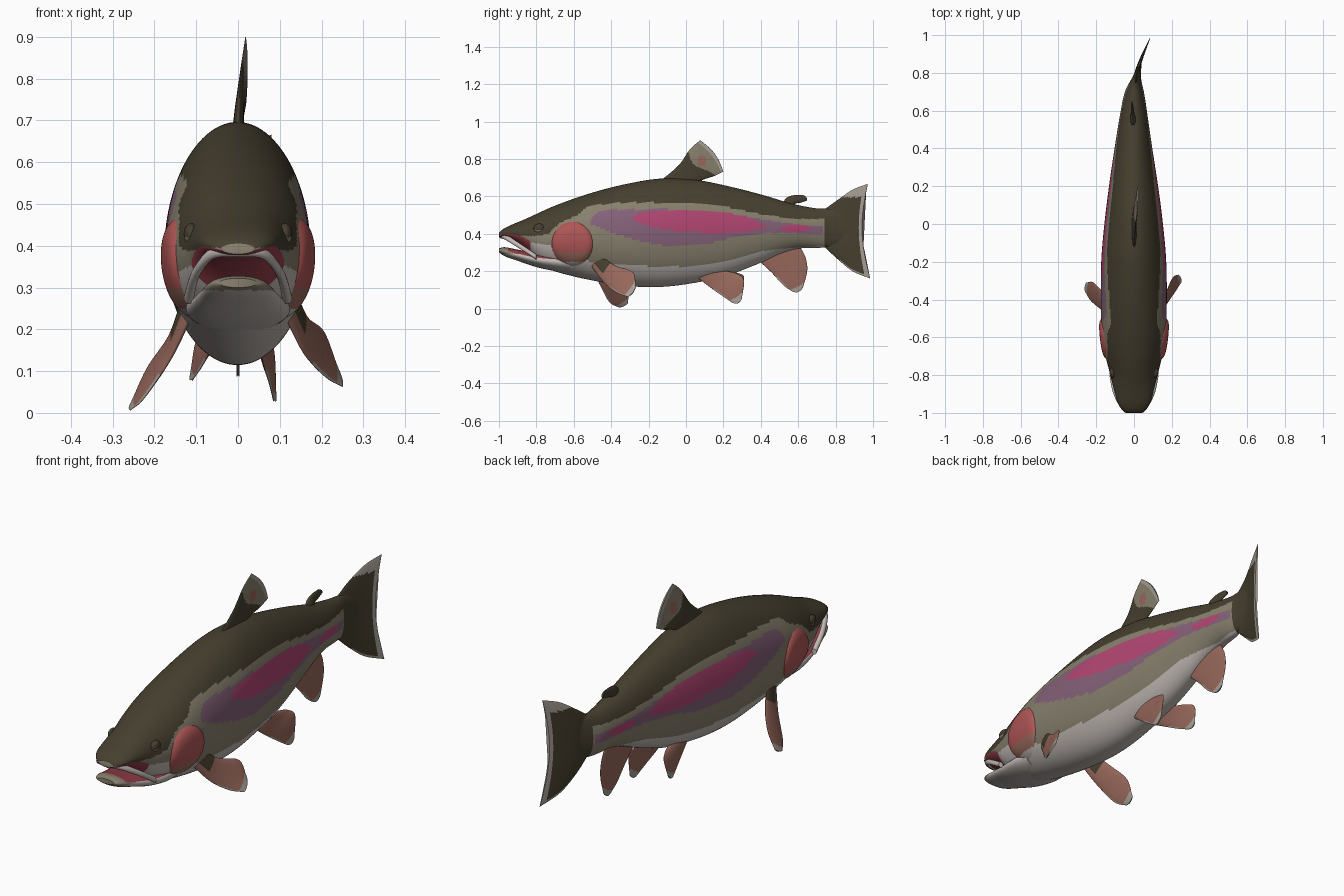
import bpy, bmesh, math
from mathutils import Vector

if "Cube" in bpy.data.objects:
    bpy.data.objects.remove(bpy.data.objects["Cube"])

def lin(c):
    c /= 255
    return c / 12.92 if c <= 0.04045 else ((c + 0.055) / 1.055) ** 2.4

PALETTE = [("dark olive", (70, 63, 47)), ("silver olive", (136, 128, 110)),
           ("pale belly", (192, 184, 179)), ("mauve stripe", (132, 97, 120)),
           ("pink stripe", (178, 70, 114)), ("gill red", (176, 86, 86)),
           ("fin brown", (152, 104, 91)), ("fin edge", (166, 158, 148)),
           ("mouth red", (150, 62, 72))]
MATS = []
for nm, rgb in PALETTE:
    m = bpy.data.materials.new(nm)
    m.diffuse_color = (*[lin(c) for c in rgb], 1)
    m.use_nodes = True
    m.node_tree.nodes["Principled BSDF"].inputs["Base Color"].default_value = m.diffuse_color
    MATS.append(m)
DARK, GREY, BELLY, MAUVE, PINK, GILL, FIN, EDGE, MOUTH = range(9)

def curve(pts):
    """Smooth interpolation through (t, value) pairs."""
    def slope(i):
        a, b = pts[max(i - 1, 0)], pts[min(i + 1, len(pts) - 1)]
        return (b[1] - a[1]) / (b[0] - a[0])
    def f(t):
        t = min(max(t, pts[0][0]), pts[-1][0])
        i = 0
        while i < len(pts) - 2 and t > pts[i + 1][0]:
            i += 1
        (t0, p0), (t1, p1) = pts[i], pts[i + 1]
        d = t1 - t0
        s = (t - t0) / d
        return (p0 * (2*s**3 - 3*s*s + 1) + p1 * (3*s*s - 2*s**3)
                + slope(i) * d * (s**3 - 2*s*s + s) + slope(i + 1) * d * (s**3 - s*s))
    return f

def path(pts):
    n = len(pts) - 1
    fs = [curve([(i / n, p[k]) for i, p in enumerate(pts)]) for k in range(3)]
    return lambda t: Vector([f(t) for f in fs])

def loft(name, rings, rule):
    """Skin closed rings, cap the ends, colour each face by rule(centre, normal, u, v)."""
    bm = bmesh.new()
    rows = [[bm.verts.new(p) for p in r] for r in rings]
    n, m = len(rows), len(rows[0])
    info = {}
    for i in range(n - 1):
        for j in range(m):
            k = (j + 1) % m
            f = bm.faces.new((rows[i][j], rows[i][k], rows[i + 1][k], rows[i + 1][j]))
            info[f] = ((i + .5) / (n - 1), (j + .5) / m)
    info[bm.faces.new(rows[0])] = (0, .25)
    info[bm.faces.new(rows[-1])] = (1, .25)
    bmesh.ops.recalc_face_normals(bm, faces=bm.faces)
    for f, (u, v) in info.items():
        f.material_index = rule(f.calc_center_median(), f.normal, u, v)
    me = bpy.data.meshes.new(name)
    bm.to_mesh(me)
    bm.free()
    for mt in MATS:
        me.materials.append(mt)
    ob = bpy.data.objects.new(name, me)
    bpy.context.collection.objects.link(ob)
    bpy.ops.object.select_all(action='DESELECT')
    ob.select_set(True)
    bpy.context.view_layer.objects.active = ob
    bpy.ops.object.shade_smooth_by_angle(angle=math.radians(45))
    return ob

# Body profiles along y
top = curve([(-1, .405), (-.985, .42), (-.95, .44), (-.86, .478), (-.7, .55), (-.5, .62), (-.3, .67),
             (-.13, .695), (.05, .688), (.2, .66), (.4, .61), (.57, .56), (.7, .535), (.78, .53), (.86, .49)])
bot = curve([(-1, .38), (-.93, .36), (-.86, .315), (-.8, .25), (-.72, .205), (-.5, .15), (-.3, .12), (-.15, .115),
             (0, .13), (.2, .17), (.4, .245), (.5, .29), (.6, .32), (.72, .325), (.78, .335), (.86, .38)])
wid = curve([(-1, .04), (-.985, .062), (-.95, .085), (-.9, .1), (-.8, .125), (-.7, .15), (-.6, .167), (-.45, .174),
             (-.2, .172), (0, .155), (.2, .13), (.4, .1), (.6, .069), (.7, .05), (.78, .022), (.86, .006)])
mid = curve([(-1, 0), (.1, -.002), (.4, -.003), (.6, -.001), (.72, .004), (.8, .02), (.9, .047), (1, .085)])

# Colour boundaries along y
back_line = curve([(-1, .395), (-.75, .395), (-.67, .46), (-.58, .5), (-.52, .545), (-.3, .567), (0, .56),
                   (.2, .545), (.4, .505), (.6, .48), (.75, .48)])
belly_line = curve([(-1, .37), (-.7, .33), (-.5, .25), (0, .225), (.2, .25), (.4, .305), (.7, .335)])
mauve_top = curve([(-.51, .48), (-.46, .52), (-.25, .53), (.1, .525), (.42, .475), (.55, .455), (.73, .44)])
mauve_bot = curve([(-.51, .45), (-.35, .39), (-.1, .335), (.1, .345), (.3, .39), (.5, .405), (.73, .395)])
pink_top = curve([(-.29, .485), (-.22, .52), (.05, .522), (.3, .497), (.43, .44)])
pink_bot = curve([(-.29, .475), (-.15, .43), (.05, .408), (.3, .41), (.43, .435)])

def body_rule(c, n, u, v):
    y, z = c.y, c.z
    if y < -.83 and n.z < -.3:
        return MOUTH
    if y > .745 or z > back_line(y):
        return DARK
    if -.29 < y < .43 and pink_bot(y) < z < pink_top(y):
        return PINK
    if ((y - .585) / .085) ** 2 + ((z - .428) / .02) ** 2 < 1:
        return PINK
    if -.51 < y < .73 and mauve_bot(y) < z < mauve_top(y):
        return MAUVE
    return GREY if z > belly_line(y) else BELLY

def oval(y, x, w, lo, hi, n):
    return [(x + w * math.sin(2 * math.pi * j / n), y,
             (lo + hi) / 2 + (hi - lo) / 2 * math.cos(2 * math.pi * j / n)) for j in range(n)]

ys = [-1 + 1.86 * i / 220 for i in range(221)]
loft("body", [oval(y, mid(y), wid(y), bot(y), top(y), 120) for y in ys], body_rule)

# Lower jaw
jt = curve([(-1, .322), (-.97, .328), (-.9, .315), (-.8, .3), (-.62, .3)])
jb = curve([(-1, .3), (-.97, .28), (-.9, .255), (-.8, .222), (-.7, .2), (-.62, .19)])
jw = curve([(-1, .045), (-.985, .062), (-.95, .078), (-.9, .09), (-.8, .113), (-.7, .125), (-.62, .12)])

def jaw_rule(c, n, u, v):
    if c.y > -.95 and n.z > .6:
        return MOUTH
    return GREY if c.z > .293 and c.y < -.88 else BELLY
loft("lower_jaw", [oval(y, 0, jw(y), jb(y), jt(y), 64) for y in [-1 + .38 * i / 40 for i in range(41)]], jaw_rule)

# Upper lip running back to the mouth corners
def lip_ring(t):
    s = 2 * t - 1
    a = abs(s)
    p = path([(0, -.988, .388), (.06, -.965, .382), (.1, -.89, .335), (.118, -.8, .275)])(a)
    r = .014 - .004 * a
    ang = s * 1.3
    return [(math.copysign(p.x, s) + r * math.cos(b) * math.cos(ang),
             p.y + r * math.cos(b) * math.sin(a * 1.3) - .0 * b, p.z + 1.2 * r * math.sin(b))
            if a > .35 else
            (math.copysign(p.x, s), p.y + r * math.cos(b) * .8, p.z + 1.2 * r * math.sin(b))
            for b in [2 * math.pi * j / 12 for j in range(12)]]
def lip_side(t):
    p = path([(0, -.986, .388), (.06, -.965, .382), (.1, -.89, .335), (.118, -.8, .275)])
    s = 2 * t - 1
    c = p(abs(s))
    c.x = math.copysign(c.x, s)
    out = Vector((math.sin(s * 1.4), -math.cos(s * 1.4), 0))
    return [c + .012 * (out * math.cos(b) + Vector((0, 0, 1.2 * math.sin(b))))
            for b in [2 * math.pi * j / 12 for j in range(12)]]
loft("upper_lip", [lip_side(i / 60) for i in range(61)], lambda c, n, u, v: BELLY)

# Gill covers and eyes, mirrored
def gill_ring(r, s):
    ring = []
    for j in range(64):
        a = 2 * math.pi * j / 64
        y, z = -.608 + .112 * r * math.cos(a), .345 + .122 * r * math.sin(a)
        h, c = (top(y) - bot(y)) / 2, (top(y) + bot(y)) / 2
        x = wid(y) * math.sqrt(max(0, 1 - ((z - c) / h) ** 2)) + .018 * (1 - r ** 8) - .004
        ring.append((s * x, y, z))
    return ring
gill_rule = lambda c, n, u, v: BELLY if c.z < .25 else FIN if c.z < .3 else GILL
for s, side in ((1, "right"), (-1, "left")):
    loft("gill_cover_" + side, [gill_ring(.02 + .98 * i / 30, s) for i in range(31)], gill_rule)
    loft("eye_" + side, [oval(-.785 + .03 * math.sin(t), s * .112, .018 * math.cos(t),
                              .428 - .026 * math.cos(t), .428 + .026 * math.cos(t), 20)
                         for t in [-1.5 + 3 * i / 14 for i in range(15)]],
         lambda c, n, u, v: DARK if c.z > .42 else GREY)

# Fins: lens-shaped sheet between a leading and a trailing edge
def fin(name, lead, trail, thick, bulge, rule, n=40, m=80):
    L, T = path(lead), path(trail)
    nor = (L(.6) - L(0)).cross(T(.3) - L(.3)).normalized()
    rings = []
    for i in range(n + 1):
        u = i / n
        a, b = L(u), T(u)
        d = ((L(1) + T(1)) - (L(.8) + T(.8))).normalized()
        ring = []
        for j in range(m):
            g = 2 * math.pi * j / m
            v = (1 - math.cos(g)) / 2
            p = a.lerp(b, v) + d * bulge * math.sin(math.pi * v) * u ** 3
            ring.append(p + nor * thick * (1 - .75 * u) * math.sin(g))
        rings.append(ring)
    loft(name, rings, lambda c, q, u, w: rule(c, u, (1 - math.cos(2 * math.pi * w)) / 2))

def dorsal_rule(c, u, v):
    if ((c.y - .085) / .025) ** 2 + ((c.z - .79) / .03) ** 2 < 1:
        return FIN
    return DARK if u < .62 - .12 * math.sin(4 * v) else GREY if u < .93 else EDGE
fin("dorsal_fin", [(0, -.14, .68), (.004, -.04, .765), (.012, .02, .85), (.018, .075, .9)],
    [(0, .05, .67), (.004, .1, .692), (.012, .15, .708), (.018, .2, .732)], .014, .02, dorsal_rule)
fin("adipose_fin", [(-.004, .52, .545), (-.006, .53, .585), (-.008, .57, .605), (-.01, .625, .607)],
    [(-.004, .58, .535), (-.006, .585, .56), (-.008, .61, .565), (-.01, .648, .578)], .017, .008,
    lambda c, u, v: DARK)
fin("tail_fin", [(.006, .74, .53), (.018, .81, .58), (.045, .89, .635), (.08, .972, .667)],
    [(.006, .74, .33), (.018, .81, .265), (.045, .89, .2), (.085, .985, .16)], .016, -.04,
    lambda c, u, v: EDGE if u > .9 or (c.z > .595 and c.y > .83) or (v > .97 and u > .4) else DARK)

def fin_rule(c, u, v):
    return EDGE if u > .88 or (v < .05 and u > .45) else FIN
fin("anal_fin", [(0, .39, .255), (0, .46, .19), (0, .52, .125), (0, .57, .09)],
    [(0, .61, .33), (0, .64, .27), (0, .648, .2), (0, .625, .11)], .012, .012, fin_rule)
fin("pelvic_fin_right", [(.05, .05, .175), (.06, .12, .12), (.075, .19, .07), (.085, .25, .03)],
    [(.06, .22, .2), (.07, .275, .185), (.085, .31, .15), (.09, .298, .05)], .012, .012, fin_rule)
fin("pelvic_fin_left", [(-.05, .05, .175), (-.07, .12, .14), (-.09, .19, .105), (-.108, .25, .08)],
    [(-.06, .22, .2), (-.08, .275, .19), (-.1, .31, .17), (-.112, .298, .1)], .012, .012, fin_rule)

def pectoral_rule(c, u, v):
    return DARK if u < .25 and v > .3 else fin_rule(c, u, v)
fin("pectoral_fin_right", [(.115, -.51, .23), (.16, -.44, .14), (.21, -.37, .085), (.25, -.31, .062)],
    [(.135, -.46, .29), (.165, -.38, .23), (.205, -.285, .195), (.235, -.268, .115)], .014, .008, pectoral_rule)
fin("pectoral_fin_left", [(-.115, -.51, .23), (-.165, -.46, .125), (-.225, -.41, .035), (-.258, -.36, .006)],
    [(-.13, -.44, .27), (-.16, -.37, .19), (-.215, -.31, .11), (-.252, -.31, .03)], .014, .006, pectoral_rule)
